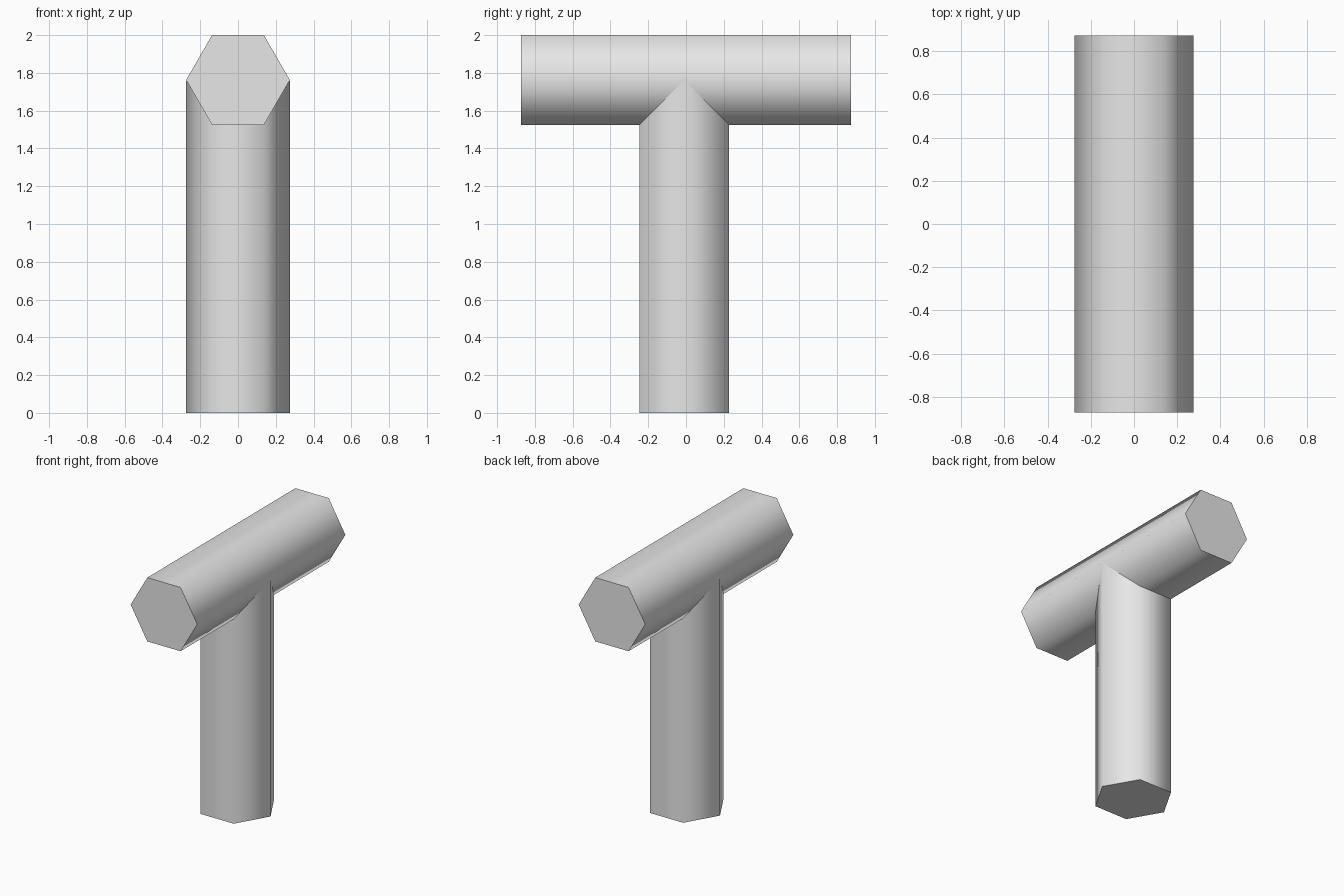
import bpy
from math import radians

if "Cube" in bpy.data.objects:
    bpy.data.objects.remove(bpy.data.objects["Cube"], do_unlink=True)

RADIUS = 0.2745
BAR_Z = 1.7625

grey = bpy.data.materials.new("light_grey")
grey.use_nodes = True
colour = (0.8, 0.8, 0.8, 1)
grey.diffuse_color = colour
grey.node_tree.nodes["Principled BSDF"].inputs["Base Color"].default_value = colour


def hex_rod(name, length, location, rotation):
    """Six-sided rod with smooth sides and crisp flat ends."""
    bpy.ops.mesh.primitive_cylinder_add(
        vertices=6, radius=RADIUS, depth=length, location=location,
        rotation=[radians(a) for a in rotation])
    rod = bpy.context.object
    rod.name = name
    rod.data.materials.append(grey)
    bpy.ops.object.shade_smooth_by_angle(angle=radians(75))
    return rod


# Upright post, ending inside the crossbar at its widest line
post_height = BAR_Z - 0.005
hex_rod("post", post_height, (0, -0.009, post_height / 2), (0, 0, 30))

# Crossbar running front to back, flat side up
hex_rod("crossbar", 1.745, (0, 0, BAR_Z), (90, 30, 0))
